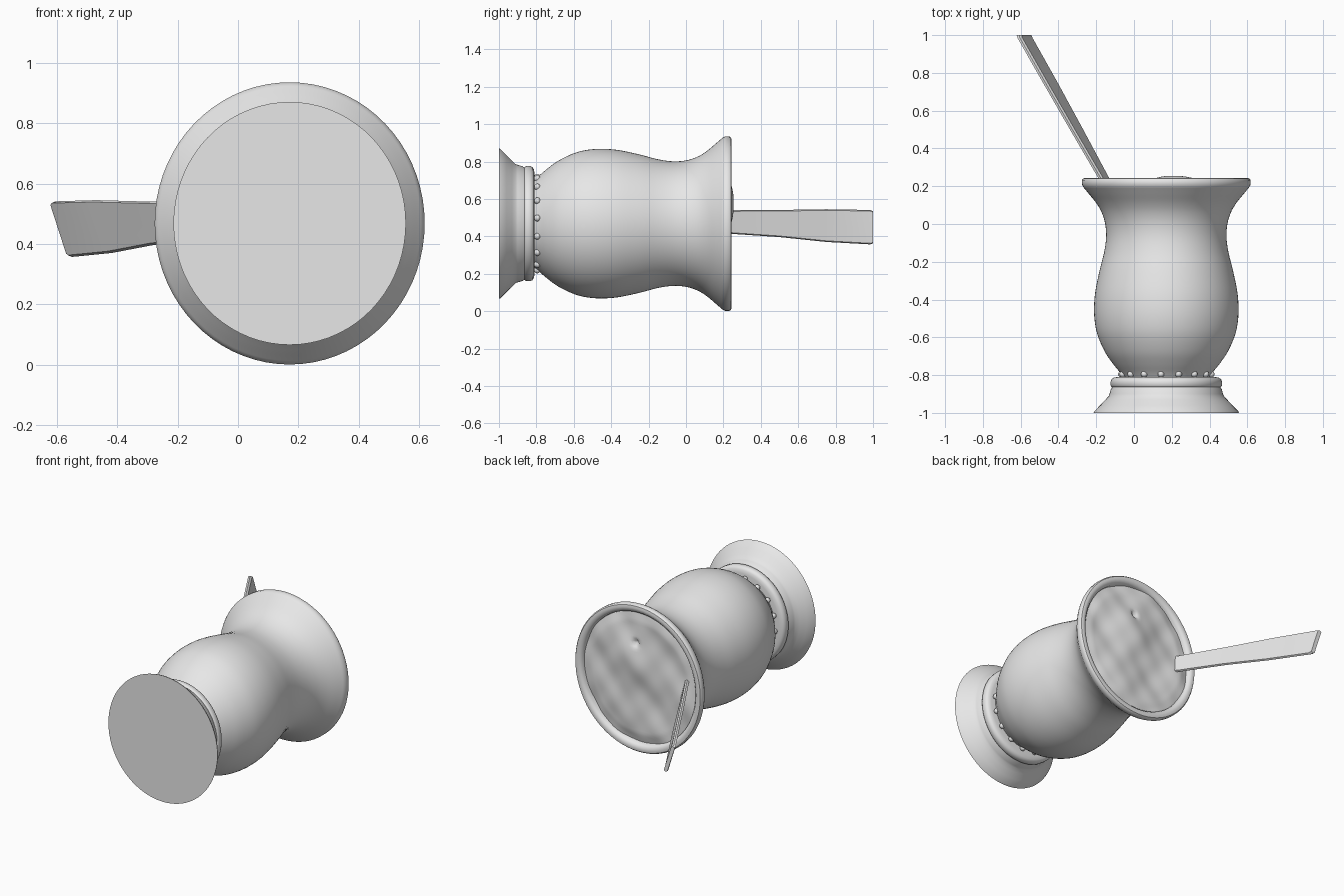
import bpy, bmesh, math
from mathutils import Vector

cube = bpy.data.objects.get("Cube")
if cube:
    bpy.data.objects.remove(cube, do_unlink=True)

CX, CZ = 0.171, 0.468      # axis of the cup, running along y
SX = 0.957                 # cup is slightly narrower in x
SEG = 72

grey = bpy.data.materials.new("plain_grey")
grey.use_nodes = True
grey.diffuse_color = (0.8, 0.8, 0.8, 1)
grey.node_tree.nodes["Principled BSDF"].inputs["Base Color"].default_value = (0.8, 0.8, 0.8, 1)


def finish(name, bm, angle=40, recalc=True):
    if recalc:
        bmesh.ops.recalc_face_normals(bm, faces=bm.faces)
    mesh = bpy.data.meshes.new(name)
    bm.to_mesh(mesh)
    bm.free()
    mesh.materials.append(grey)
    obj = bpy.data.objects.new(name, mesh)
    bpy.context.collection.objects.link(obj)
    bpy.ops.object.select_all(action="DESELECT")
    obj.select_set(True)
    bpy.context.view_layer.objects.active = obj
    bpy.ops.object.shade_smooth_by_angle(angle=math.radians(angle))
    return obj


def around(r, a, y):
    return Vector((CX + SX * r * math.cos(a), y, CZ + r * math.sin(a)))


def smooth_profile(pts, steps=4):
    """Catmull-Rom curve through (y, radius) points."""
    p = [Vector(q) for q in [pts[0]] + pts + [pts[-1]]]
    out = []
    for a, b, c, d in zip(p, p[1:], p[2:], p[3:]):
        for i in range(steps):
            t = i / steps
            out.append(0.5 * (2 * b + (c - a) * t + (2 * a - 5 * b + 4 * c - d) * t * t
                              + (3 * b - a - 3 * c + d) * t ** 3))
    return out + [p[-1]]


def lathe(name, profile):
    bm = bmesh.new()
    rings = [[bm.verts.new(around(r, math.tau * i / SEG, y)) for i in range(SEG)]
             for y, r in profile]
    for a, b in zip(rings, rings[1:]):
        for i in range(SEG):
            j = (i + 1) % SEG
            bm.faces.new((a[i], a[j], b[j], b[i]))
    bm.faces.new(rings[0])
    bm.faces.new(rings[-1])
    return finish(name, bm)


# Vessel: round belly, narrow waist, flared mouth and rolled rim
wall = smooth_profile([(-0.815, 0.235), (-0.785, 0.257), (-0.74, 0.295), (-0.68, 0.338),
                       (-0.60, 0.376), (-0.53, 0.394), (-0.45, 0.400), (-0.36, 0.393),
                       (-0.25, 0.370), (-0.15, 0.344), (-0.07, 0.333), (0.0, 0.338),
                       (0.06, 0.357), (0.11, 0.387), (0.16, 0.429), (0.195, 0.459)])
rim = [(0.21, 0.467), (0.232, 0.467), (0.241, 0.460), (0.244, 0.446),
       (0.24, 0.428), (0.226, 0.415), (0.18, 0.410)]
lathe("vessel", wall + rim)

# Foot: flared pedestal and rounded collar
lathe("pedestal_foot", [(-1.0, 0.402), (-0.992, 0.399), (-0.96, 0.366), (-0.93, 0.337),
                        (-0.912, 0.319), (-0.90, 0.314), (-0.875, 0.307), (-0.855, 0.295)])
lathe("foot_collar", [(-0.868, 0.285), (-0.864, 0.301), (-0.855, 0.308), (-0.835, 0.308),
                      (-0.822, 0.303), (-0.814, 0.292), (-0.81, 0.272), (-0.81, 0.22)])

# Small beads in the groove between collar and belly
bm = bmesh.new()
for i in range(16):
    ball = bmesh.ops.create_icosphere(bm, subdivisions=2, radius=0.018)["verts"]
    bmesh.ops.translate(bm, verts=ball, vec=around(0.25, math.tau * (i + 0.3) / 16, -0.795))
finish("neck_beads", bm, 60)


# Filling: uneven surface with one small pit
def fill_height(x, z):
    r = math.hypot(x, z)
    y = 0.222 + 0.006 * math.sin(13 * x + 5 * z + 1) + 0.005 * math.sin(17 * z - 9 * x)
    y += 0.003 * math.sin(31 * x + 2) * math.sin(27 * z)
    y += 0.024 * math.exp(-((x - 0.08) ** 2 + (z - 0.1) ** 2) / 0.03)
    y -= 0.03 * math.exp(-((x - 0.02) ** 2 + (z - 0.22) ** 2) / 0.0003)
    return min(y, 0.255) - 0.012 * max(0, (r - 0.36) / 0.06)


bm = bmesh.new()
bmesh.ops.create_grid(bm, x_segments=56, y_segments=56, size=0.43)
bmesh.ops.delete(bm, geom=[v for v in bm.verts if v.co.length > 0.432], context="VERTS")
for v in bm.verts:
    x, z = v.co.x, v.co.y
    v.co = Vector((CX + SX * x, fill_height(x, z), CZ + z))
for f in bm.faces:
    f.normal_update()
    if f.normal.y < 0:
        f.normal_flip()
finish("filling", bm, 60, recalc=False)

# Straw: flat blade, widening and leaning outward to its slanted tip
stations = [(0.16, -0.125, 0.538, -0.095, 0.425), (0.25, -0.180, 0.540, -0.148, 0.413),
            (0.50, -0.326, 0.541, -0.282, 0.396), (0.75, -0.470, 0.545, -0.418, 0.370),
            (0.985, -0.604, 0.541, -0.550, 0.357), (1.0, -0.608, 0.535, -0.556, 0.362)]
bm = bmesh.new()
loops = []
for y, xt, zt, xb, zb in stations:
    h = 0.013
    loops.append([bm.verts.new(c) for c in (
        (xt - h, y, zt - 0.006), (xt, y, zt), (xt + h, y, zt - 0.006),
        (xb + h, y, zb + 0.006), (xb, y, zb), (xb - h, y, zb + 0.006))])
for a, b in zip(loops, loops[1:]):
    for i in range(6):
        j = (i + 1) % 6
        bm.faces.new((a[i], a[j], b[j], b[i]))
bm.faces.new(loops[0])
bm.faces.new(loops[-1])
finish("straw", bm, 35)
